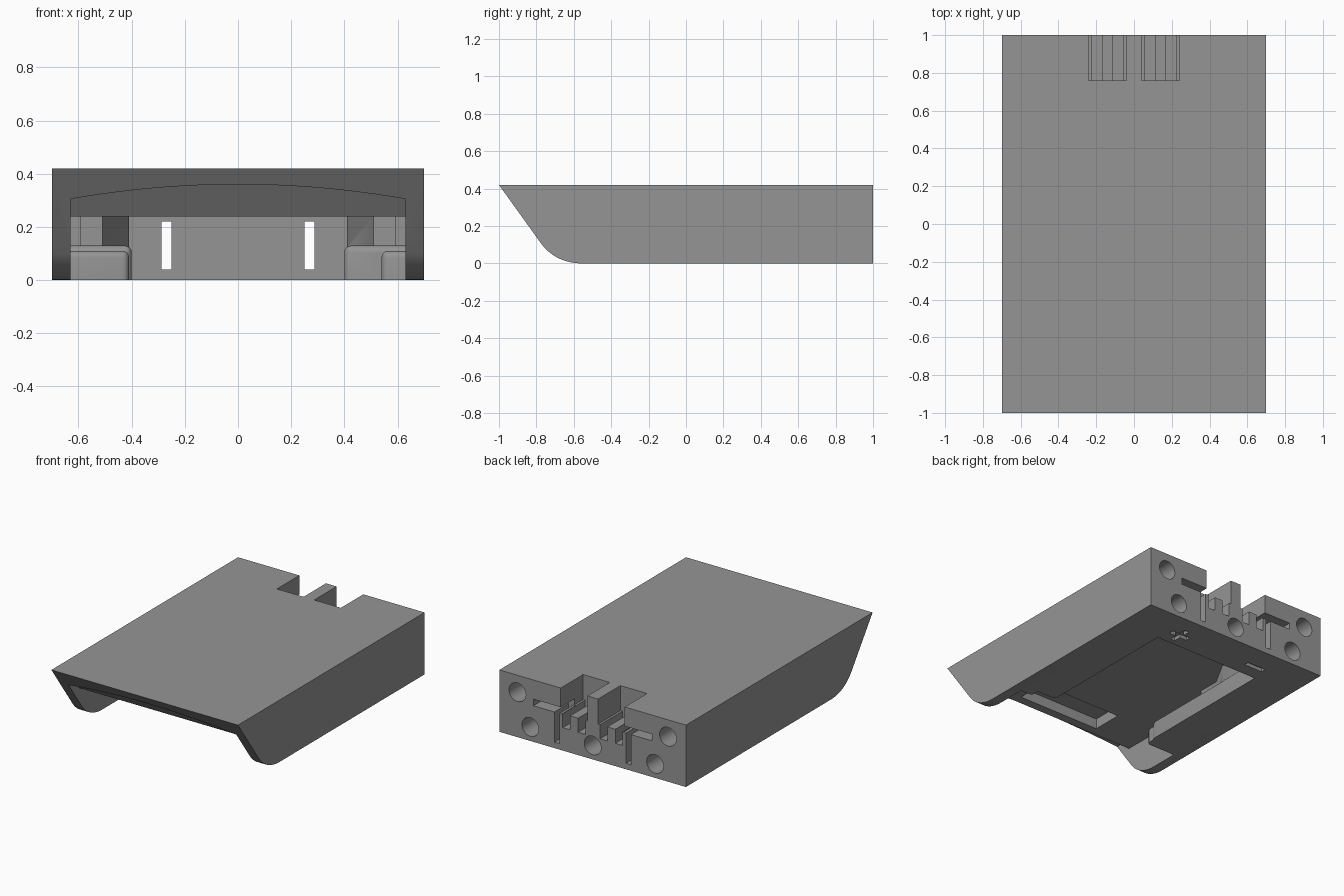
import bpy
import bmesh
import math
from mathutils import Matrix

if "Cube" in bpy.data.objects:
    bpy.data.objects.remove(bpy.data.objects["Cube"], do_unlink=True)

grey = bpy.data.materials.new("plain grey")
grey.use_nodes = True
grey.diffuse_color = (0.3, 0.3, 0.3, 1)
grey.node_tree.nodes["Principled BSDF"].inputs["Base Color"].default_value = (0.3, 0.3, 0.3, 1)


def finish(name, bm):
    bmesh.ops.recalc_face_normals(bm, faces=bm.faces[:])
    mesh = bpy.data.meshes.new(name)
    bm.to_mesh(mesh)
    bm.free()
    mesh.materials.append(grey)
    obj = bpy.data.objects.new(name, mesh)
    bpy.context.collection.objects.link(obj)
    return obj


def prism(name, points, place, low, high):
    """Extrude a 2D outline; place(u, v, w) maps it into space."""
    bm = bmesh.new()
    rings = [[bm.verts.new(place(u, v, w)) for u, v in points] for w in (low, high)]
    bm.faces.new(rings[0])
    bm.faces.new(rings[1])
    for i in range(len(points)):
        j = (i + 1) % len(points)
        bm.faces.new((rings[0][i], rings[0][j], rings[1][j], rings[1][i]))
    return finish(name, bm)


def box(name, x, y, z, bevel=0):
    bm = bmesh.new()
    bmesh.ops.create_cube(bm, size=1)
    for v in bm.verts:
        v.co = [r[0] + (c + 0.5) * (r[1] - r[0]) for c, r in zip(v.co, (x, y, z))]
    if bevel:
        bmesh.ops.bevel(bm, geom=bm.edges[:], offset=bevel, segments=4,
                        profile=0.5, affect='EDGES')
    return finish(name, bm)


def cut(target, cutter):
    mod = target.modifiers.new("cut", 'BOOLEAN')
    mod.operation = 'DIFFERENCE'
    mod.solver = 'EXACT'
    mod.object = cutter
    bpy.context.view_layer.objects.active = target
    with bpy.context.temp_override(object=target, active_object=target):
        bpy.ops.object.modifier_apply(modifier=mod.name)
    bpy.data.objects.remove(cutter, do_unlink=True)


def span(side, a, b):
    return sorted((side * a, side * b))


# Body: side profile with a sloped front and rounded lower corner
profile = [(-1, 0.42), (1, 0.42), (1, 0)]
for i in range(13):
    t = i / 12
    y = (1 - t) ** 2 * -0.55 + 2 * t * (1 - t) * -0.69 + t * t * -0.77
    profile.append((y, 0.1 * t * t))
body = prism("holder_body", profile, lambda y, z, x: (x, y, z), -0.7, 0.7)

# Battery cavity, wide at the front and stepped narrower to the back
half = [(0.63, -1.2), (0.63, -0.1), (0.59, -0.1), (0.59, 0.05),
        (0.51, 0.05), (0.51, 0.2), (0.41, 0.38), (0.41, 0.71)]
outline = half + [(-x, y) for x, y in reversed(half)]
cavity = prism("cavity", outline, lambda x, y, z: (x, y, z), -0.1, 0.24)

# Rounded rails left standing along both sides of the cavity
for s in (-1, 1):
    cut(cavity, box("rail", span(s, 0.4, 0.8), (-0.3, 0.9), (-0.3, 0.13), 0.025))
cut(cavity, box("rail_lip", (-0.8, -0.41), (-0.36, -0.2), (-0.3, 0.11), 0.025))
cut(cavity, box("rail_lip", (0.54, 0.8), (-0.36, -0.2), (-0.3, 0.11), 0.025))
cut(body, cavity)

# Arched recess set back into the sloped front
arch = [(-0.63, 0.2)]
for i in range(25):
    x = -0.63 + 1.26 * i / 24
    arch.append((x, 0.36 - 0.055 * (x / 0.63) ** 2))
arch.append((0.63, 0.2))
cut(body, prism("arch", arch, lambda x, z, w: (
    x, -1.3 if w == 0 else -0.93 + (0.42 - z) * 0.72, z), 0, 1))

# Finger recess in the cavity ceiling
cut(body, box("ceiling_recess", (-0.31, 0.31), (-0.74, -0.53), (0.2, 0.31)))

for s in (-1, 1):
    # Rear connector notch with two wire grooves in its floor
    cut(body, box("notch", span(s, 0.04, 0.24), (0.76, 1.1), (0.25, 0.5)))
    for a in (0.055, 0.17):
        cut(body, box("groove", span(s, a, a + 0.055), (0.76, 1.1), (0.155, 0.3)))
    # Contact slot through to the cavity, and the side slot above it
    cut(body, box("contact_slot", span(s, 0.25, 0.287), (0.6, 1.1), (0.04, 0.22)))
    cut(body, box("contact_slot_top", span(s, 0.25, 0.287), (0.85, 1.1), (0.2, 0.26)))
    cut(body, box("side_slot", span(s, 0.23, 0.445), (0.85, 1.1), (0.245, 0.29)))
    # Polarity marks on the underside
    cut(body, box("mark_bar", span(s, 0.24, 0.38), (0.8, 0.835), (-0.1, 0.025)))
cut(body, box("mark_upright", (0.293, 0.327), (0.748, 0.888), (-0.1, 0.025)))

# Round screw holes in the back
for x, z in ((0.565, 0.305), (-0.565, 0.305), (0.468, 0.095), (-0.468, 0.095), (0, 0.095)):
    bm = bmesh.new()
    bmesh.ops.create_cone(bm, cap_ends=True, segments=32, radius1=0.063, radius2=0.063,
                          depth=0.4, matrix=Matrix.Translation((x, 0.98, z))
                          @ Matrix.Rotation(math.pi / 2, 4, 'X'))
    cut(body, finish("screw_hole", bm))

# Smooth the curves and keep the hard edges
for other in bpy.context.selected_objects:
    other.select_set(False)
body.select_set(True)
bpy.context.view_layer.objects.active = body
bpy.ops.object.shade_smooth_by_angle(angle=math.radians(30))
